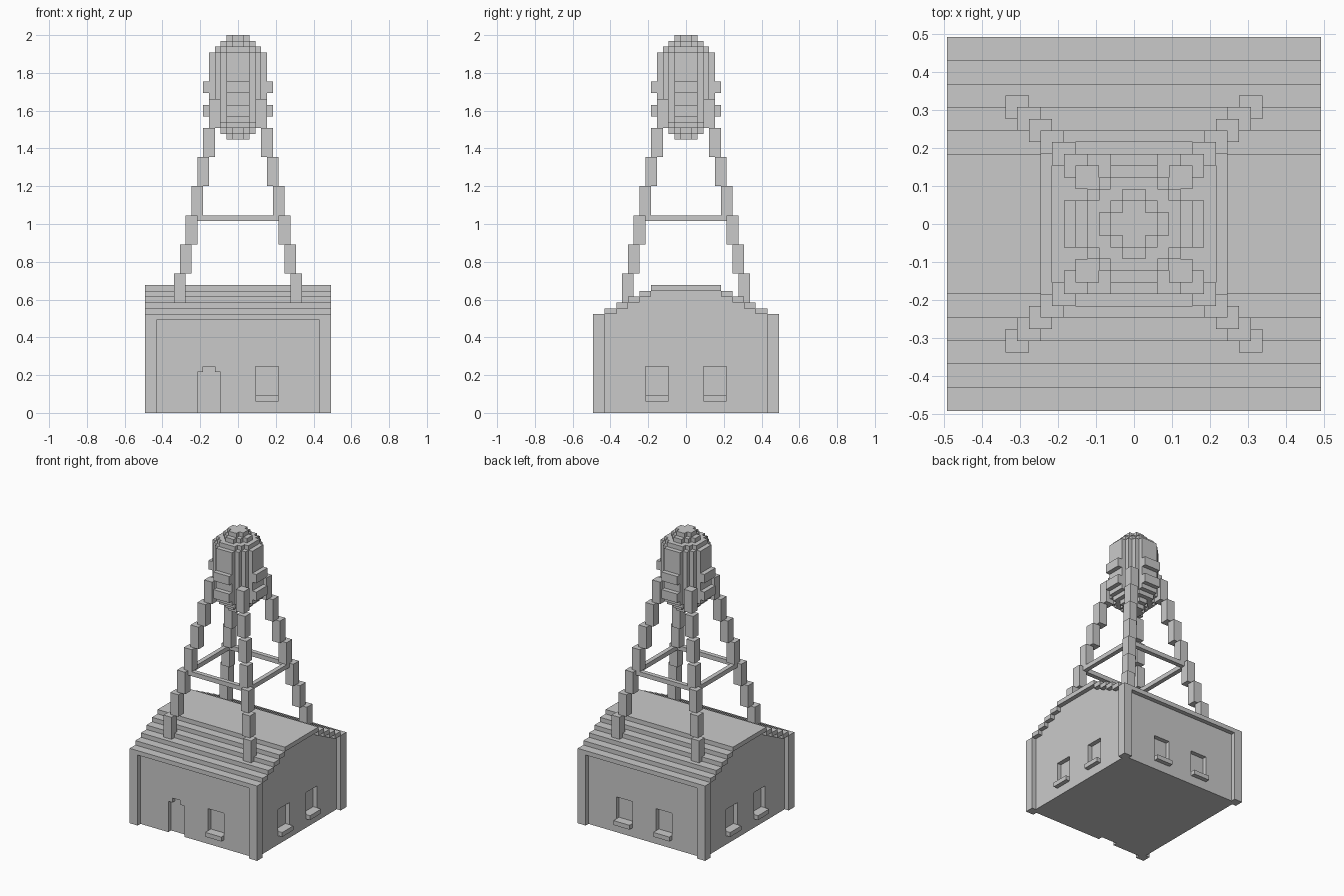
import bpy, bmesh, math
from mathutils import Vector

U = 2 / 65  # one block

cube = bpy.data.objects.get("Cube")
if cube:
    bpy.data.objects.remove(cube, do_unlink=True)

grey = bpy.data.materials.new("stone_grey")
grey.use_nodes = True
colour = (0.59, 0.59, 0.59, 1)
grey.diffuse_color = colour
grey.node_tree.nodes["Principled BSDF"].inputs["Base Color"].default_value = colour


def finish(name, bm):
    bmesh.ops.recalc_face_normals(bm, faces=bm.faces[:])
    bmesh.ops.scale(bm, vec=(U, U, U), verts=bm.verts[:])
    mesh = bpy.data.meshes.new(name)
    bm.to_mesh(mesh)
    bm.free()
    mesh.materials.append(grey)
    obj = bpy.data.objects.new(name, mesh)
    bpy.context.collection.objects.link(obj)
    return obj


def boxes(name, spans):
    """One object made of boxes, each given as x, y and z ranges in blocks."""
    bm = bmesh.new()
    for span in spans:
        verts = bmesh.ops.create_cube(bm, size=1)["verts"]
        for v in verts:
            v.co = Vector([(lo + hi) / 2 + c * (hi - lo) for c, (lo, hi) in zip(v.co, span)])
    return finish(name, bm)


def around(lo, hi, sign):
    """Range mirrored to the chosen side."""
    return (lo, hi) if sign > 0 else (-hi, -lo)


def disc(name, low, high, square_radius):
    """Upright slab with a stepped circular outline."""
    points = []
    row = 0
    while (row + .5) ** 2 + .25 <= square_radius:
        width = math.floor(math.sqrt(square_radius - (row + .5) ** 2) + .5)
        points += [(width, row), (width, row + 1)]
        row += 1
    outline = []
    for turn in range(4):
        for p in points:
            if p not in outline:
                outline.append(p)
        points = [(-y, x) for x, y in points]
    bm = bmesh.new()
    face = bm.faces.new([bm.verts.new((x, y, low)) for x, y in outline])
    ring = bmesh.ops.extrude_face_region(bm, geom=[face])["geom"]
    for v in ring:
        if isinstance(v, bmesh.types.BMVert):
            v.co.z = high
    return finish(name, bm)


SIGNS = (-1, 1)
CORNERS = [(sx, sy) for sx in SIGNS for sy in SIGNS]

# Walls with recessed windows and a doorway
walls = boxes("walls", [((-15, 15), (-15, 15), (0, 16))])
openings, sills = [], []
for side in SIGNS:
    for wall in SIGNS:
        along = around(3, 7, side)
        openings.append((around(14, 17, wall), along, (3, 8)))
        sills.append((around(14, 16, wall), along, (2, 3)))
        if wall > 0 or side > 0:
            openings.append((along, around(14, 17, wall), (3, 8)))
            sills.append((along, around(14, 16, wall), (2, 3)))
openings.append(((-7, -3), (-17, -14), (-1, 7)))
cutters = [boxes("opening_cutter", openings),
           boxes("door_head_cutter", [((-6, -4), (-17, -14), (5, 8))])]
for cutter in cutters:
    cutter.hide_render = True
    cutter.hide_set(True)
    mod = walls.modifiers.new("openings", "BOOLEAN")
    mod.operation = "DIFFERENCE"
    mod.solver = "EXACT"
    mod.object = cutter
boxes("window_sills", sills)

# Corner pillars
boxes("corner_pillars", [(around(14, 16, sx), around(14, 16, sy), (0, 16.5)) for sx, sy in CORNERS])

# Stepped gable ends and roof slabs
boxes("gables", [((-15, 15), (2 * k - 14, 14 - 2 * k), (16 + k, 17 + k)) for k in range(5)])
roof = [((-16, 16), around(14 - 2 * k, 16 - 2 * k, s), (16 + k, 17 + k))
        for k in range(5) for s in SIGNS]
roof.append(((-16, 16), (-6, 6), (21, 22)))
boxes("roof", roof)

# Stepped legs leaning inward up to the tank
for sx, sy in CORNERS:
    name = ("back" if sy > 0 else "front") + ("_left" if sx > 0 else "_right") + "_leg"
    boxes(name, [(around(9 - i, 11 - i, sx), around(9 - i, 11 - i, sy), (19 + 5 * i, 24 + 5 * i))
                 for i in range(7)])

# Brace ring between the legs
brace = []
for s in SIGNS:
    brace.append(((-7.5, 7.5), around(7, 8, s), (33, 34)))
    brace.append((around(7, 8, s), (-7.5, 7.5), (33, 34)))
boxes("brace_ring", brace)

# Round tank with stepped bottom and dome
for name, low, high, square_radius in [
        ("tank_bottom_tip", 47, 48, 3),
        ("tank_bottom_step", 48, 49, 7),
        ("tank_bottom", 49, 50, 16),
        ("tank_body", 50, 62, 23.5),
        ("dome_base", 62, 63, 16),
        ("dome_step", 63, 64, 7),
        ("dome_top", 64, 65, 3)]:
    disc(name, low, high, square_radius)

# Raised blocks on the four sides of the tank, in two rows
for name, low in (("lower_blocks", 51), ("upper_blocks", 55)):
    spans = []
    for s in SIGNS:
        spans.append(((-2, 2), around(4, 6, s), (low, low + 2)))
        spans.append((around(4, 6, s), (-2, 2), (low, low + 2)))
    boxes(name, spans)
